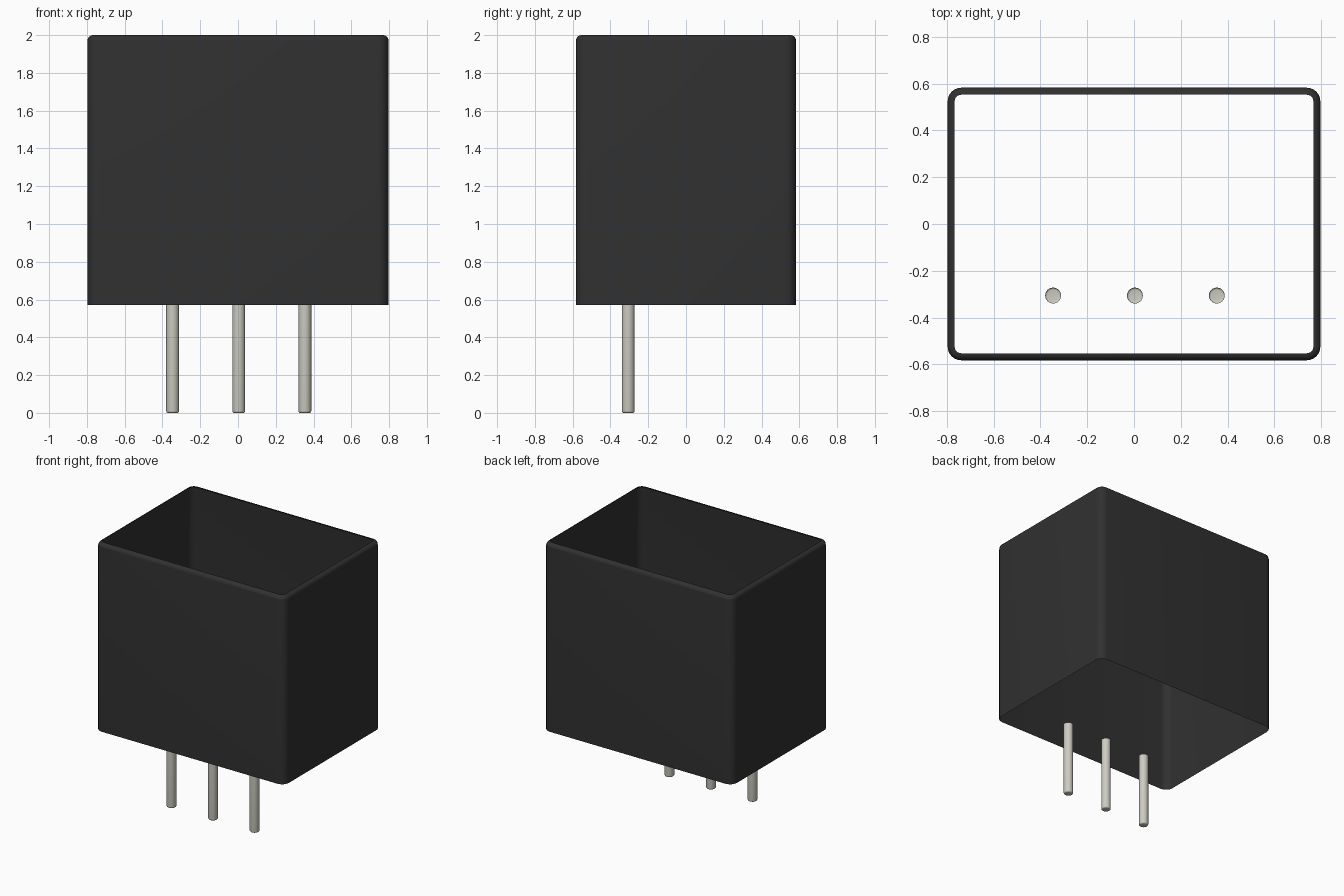
import bpy, bmesh
from math import sin, cos, pi

cube = bpy.data.objects.get("Cube")
if cube:
    bpy.data.objects.remove(cube, do_unlink=True)


def make_material(name, rgb, roughness):
    mat = bpy.data.materials.new(name)
    mat.use_nodes = True
    mat.diffuse_color = (*rgb, 1)
    bsdf = mat.node_tree.nodes["Principled BSDF"]
    bsdf.inputs["Base Color"].default_value = (*rgb, 1)
    bsdf.inputs["Roughness"].default_value = roughness
    return mat


def rounded_outline(half_x, half_y, radius, steps):
    """Counter-clockwise rounded rectangle; a circle when radius equals both halves."""
    points = []
    for quarter, (sx, sy) in enumerate([(1, 1), (-1, 1), (-1, -1), (1, -1)]):
        for i in range(steps + 1):
            a = (quarter + i / steps) * pi / 2
            points.append((sx * (half_x - radius) + radius * cos(a),
                           sy * (half_y - radius) + radius * sin(a)))
    return points


def loft(name, half_x, half_y, radius, levels, steps, mat, cap_bottom=False):
    """Skin an outline through (inset, z) levels listed from bottom to top."""
    bm = bmesh.new()
    rings = []
    for inset, z in levels:
        outline = rounded_outline(half_x - inset, half_y - inset, radius - inset, steps)
        rings.append([bm.verts.new((x, y, z)) for x, y in outline])
    n = len(rings[0])
    for low, high in zip(rings, rings[1:]):
        for i in range(n):
            j = (i + 1) % n
            bm.faces.new((low[i], low[j], high[j], high[i]))
    if cap_bottom:
        bm.faces.new(rings[0][::-1])
    bmesh.ops.remove_doubles(bm, verts=bm.verts, dist=1e-5)
    mesh = bpy.data.meshes.new(name)
    bm.to_mesh(mesh)
    bm.free()
    mesh.materials.append(mat)
    obj = bpy.data.objects.new(name, mesh)
    bpy.context.collection.objects.link(obj)
    bpy.ops.object.select_all(action="DESELECT")
    obj.select_set(True)
    bpy.context.view_layer.objects.active = obj
    bpy.ops.object.shade_smooth_by_angle(angle=pi / 5)
    return obj


black = make_material("black plastic", (0.03, 0.03, 0.03), 0.6)
tin = make_material("tinned metal", (0.61, 0.60, 0.53), 0.4)

BASE, TOP = 0.57, 2.0

# Open housing shell with a rounded upper rim
fillet = 0.03
rim = [(fillet * (1 - cos(a)), TOP - fillet * (1 - sin(a)))
       for a in (i * pi / 12 for i in range(7))]
loft("housing", 0.797, 0.583, 0.058, [(0, BASE)] + rim, 6, black)

# Three round pins with softened tips
tip = 0.01
foot = [(tip * (1 - sin(a)), tip * (1 - cos(a)))
        for a in (i * pi / 8 for i in range(5))]
for side, x in (("right", -0.346), ("middle", 0.004), ("left", 0.354)):
    pin = loft(side + "_pin", 0.034, 0.034, 0.034, foot + [(0, BASE)], 6, tin, cap_bottom=True)
    pin.location = (x, -0.306, 0)
